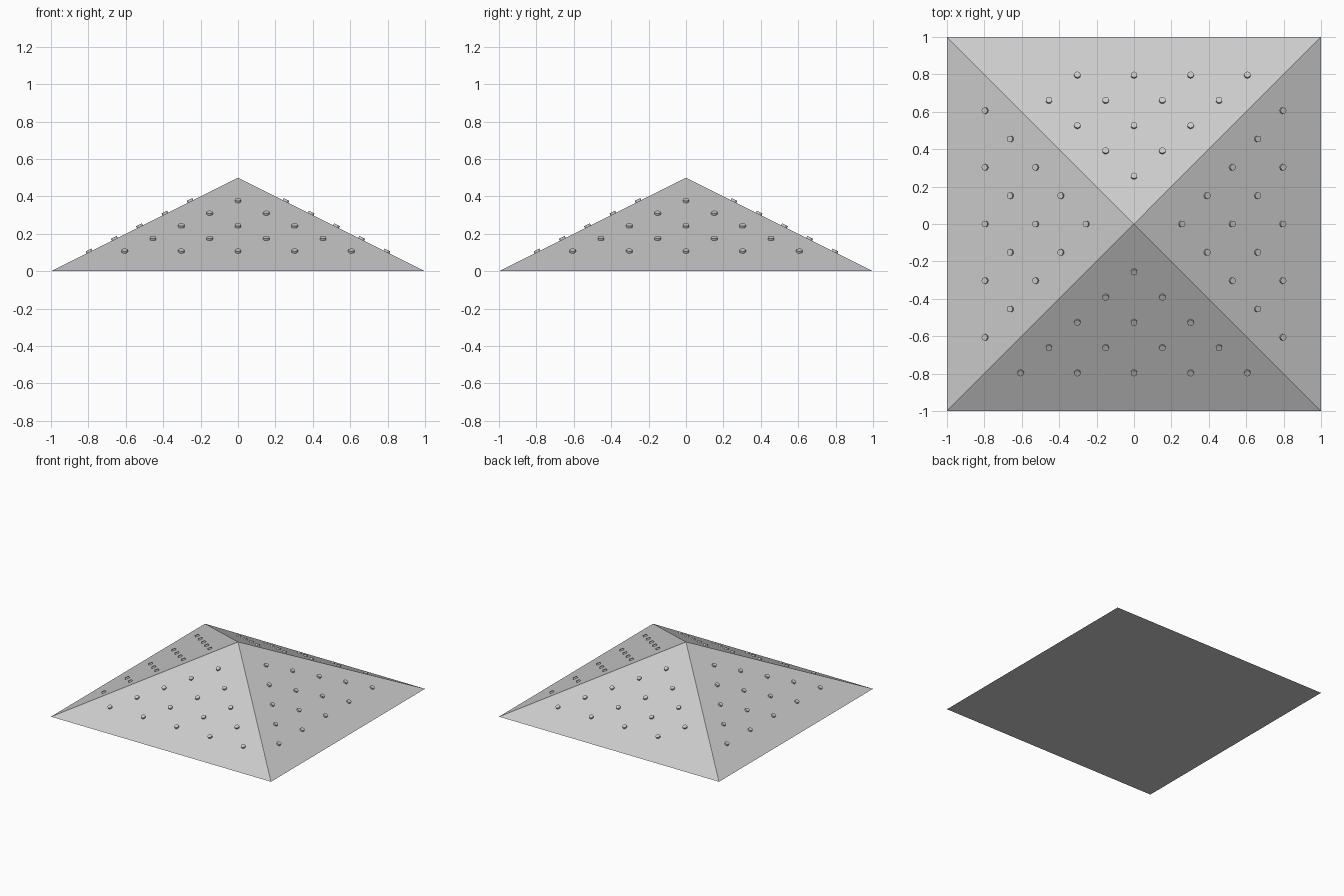
import bpy, math
from mathutils import Vector, Matrix

if "Cube" in bpy.data.objects:
    bpy.data.objects.remove(bpy.data.objects["Cube"])

# Pyramid body: four-sided cone, 2 x 2 base, 0.5 high
bpy.ops.mesh.primitive_cone_add(vertices=4, radius1=math.sqrt(2), radius2=0, depth=0.5,
                                location=(0, 0, 0.25), rotation=(0, 0, math.pi / 4))
bpy.context.object.name = "pyramid_body"

# Shared stud mesh: a short round pin standing on its base
HEIGHT, SINK = 0.012, 0.004
bpy.ops.mesh.primitive_cylinder_add(vertices=16, radius=0.017, depth=HEIGHT + SINK)
source = bpy.context.object
stud_mesh = source.data
stud_mesh.transform(Matrix.Translation((0, 0, (HEIGHT - SINK) / 2)))
bpy.ops.object.shade_smooth_by_angle()
stud_mesh = source.data.copy()
bpy.data.objects.remove(source)

# Studs: triangle of 1 to 5 per sloping face, set square to the slope
tilt = Matrix.Rotation(math.atan(0.5), 4, 'X')
for side, name in enumerate(("front", "right", "back", "left")):
    turn = Matrix.Rotation(side * math.pi / 2, 4, 'Z')
    for row in range(5):
        d = 0.254 + 0.135 * row
        for i in range(row + 1):
            # the back face lacks its stud at the lower left-side corner
            if name == "back" and row == 4 and i == 4:
                continue
            x = (i - row / 2) * 0.303
            stud = bpy.data.objects.new(f"{name}_stud", stud_mesh)
            bpy.context.collection.objects.link(stud)
            stud.matrix_world = turn @ Matrix.Translation((x, -d, 0.5 * (1 - d))) @ tilt
